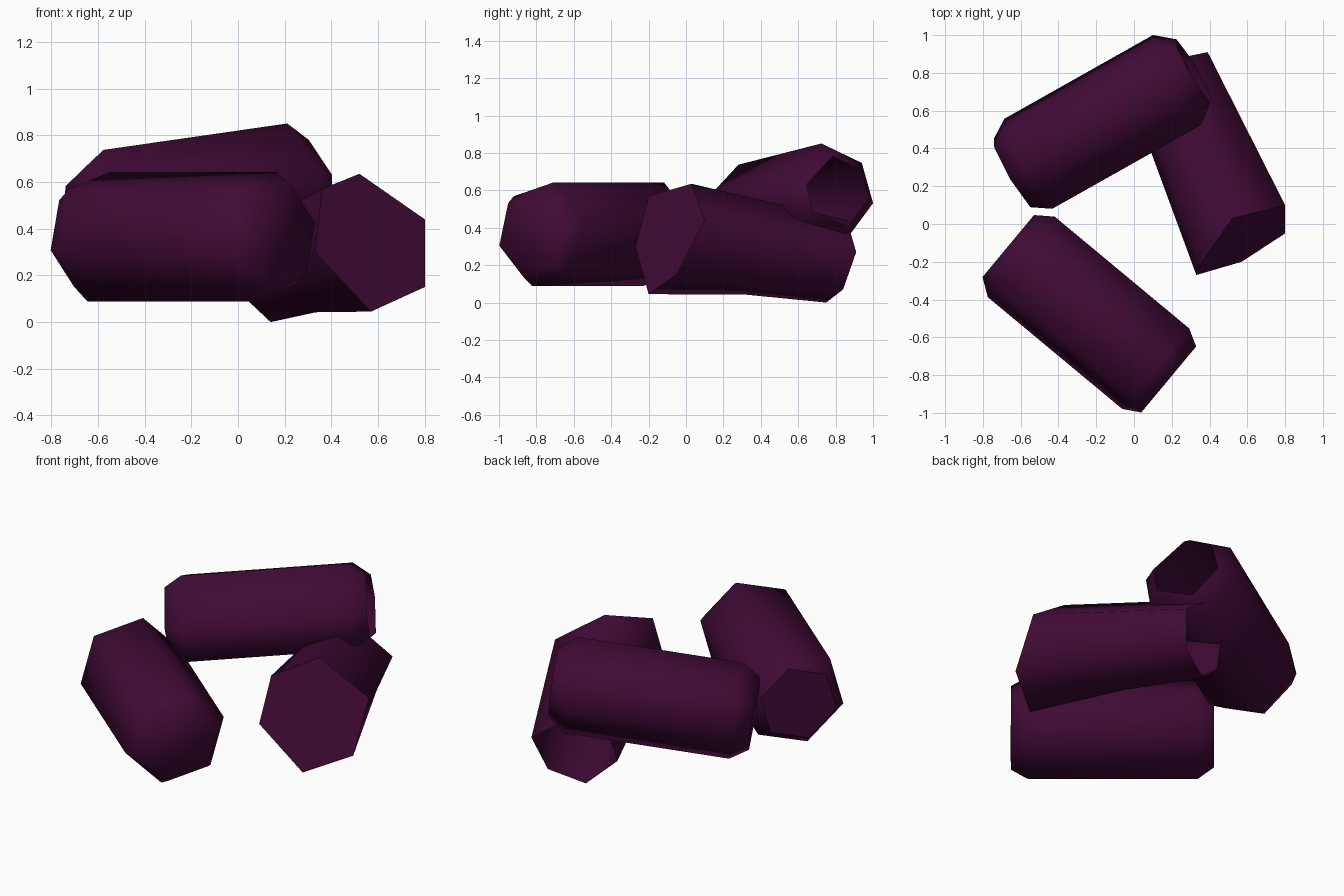
import bpy, bmesh, math
from mathutils import Vector

if "Cube" in bpy.data.objects:
    bpy.data.objects.remove(bpy.data.objects["Cube"])

mat = bpy.data.materials.new("dark_plum")
mat.diffuse_color = (0.052, 0.003, 0.036, 1)
mat.use_nodes = True
mat.node_tree.nodes["Principled BSDF"].inputs["Base Color"].default_value = mat.diffuse_color


def loft(name, rings, caps, sharp):
    """Skin six-sided rings and cap only the rings listed in 'caps'; the other
    end stays an open, hollow mouth. 'sharp' is the ring with a hard rim."""
    bm = bmesh.new()
    vs = [[bm.verts.new(p) for p in r] for r in rings]
    for a, b in zip(vs, vs[1:]):
        for i in range(6):
            j = (i + 1) % 6
            bm.faces.new((a[i], a[j], b[j], b[i]))
    for c in caps:
        bm.faces.new(vs[c])
    bmesh.ops.recalc_face_normals(bm, faces=bm.faces)
    for f in bm.faces:
        f.smooth = True
    rim = vs[sharp]
    for e in bm.edges:
        if e.verts[0] in rim and e.verts[1] in rim:
            e.smooth = False
    me = bpy.data.meshes.new(name)
    bm.to_mesh(me)
    bm.free()
    ob = bpy.data.objects.new(name, me)
    bpy.context.collection.objects.link(ob)
    me.materials.append(mat)


def block(name, centre, axis, length, radius, angles, chamfer, ends, caps, sharp):
    """Hexagonal block with chamfered ends along a tilted axis."""
    d = Vector(axis).normalized()
    p = Vector((0, 0, 1)).cross(d).normalized()
    u = d.cross(p)
    h = length / 2
    rings = []
    for t, r in ((-h, ends[0]), (chamfer - h, 1), (h - chamfer, 1), (h, ends[1])):
        rings.append([Vector(centre) + d * t
                      + (p * math.cos(a) + u * math.sin(a)) * radius * r
                      for a in map(math.radians, angles)])
    loft(name, rings, caps, sharp)


# front-left block, lying level, flat left end and soft right end
block("front_block", (-0.241, -0.470, 0.365), (0.77, -0.64, 0), 1.105, 0.287,
      range(15, 375, 60), 0.09, (0.77, 0.82), (0, -1), 0)

# back block, tilted up towards the right, open at its right end
block("back_block", (-0.165, 0.540, 0.522), (0.87, 0.49, 0.125), 1.11, 0.275,
      (-10, 38, 95, 168, 213, 285), 0.10, (0.76, 0.70), (0,), -1)

# right block, tapering and sinking towards its open back end
front = [Vector(v) for v in ((.52, .03, .635), (.80, .10, .44), (.80, -.05, .15),
                             (.57, -.20, .045), (.33, -.27, .30), (.36, -.20, .57))]
back = [Vector(v) for v in ((.15, .86, .44), (.39, .91, .27), (.33, .84, .07),
                            (.14, .75, 0), (-.02, .68, .15), (.0, .75, .37))]
middle = [a.lerp(b, 0.55) for a, b in zip(front, back)]
middle[3].z = 0.042  # slight hollow along the underside
loft("right_block", [front, middle, back], (0,), 0)
